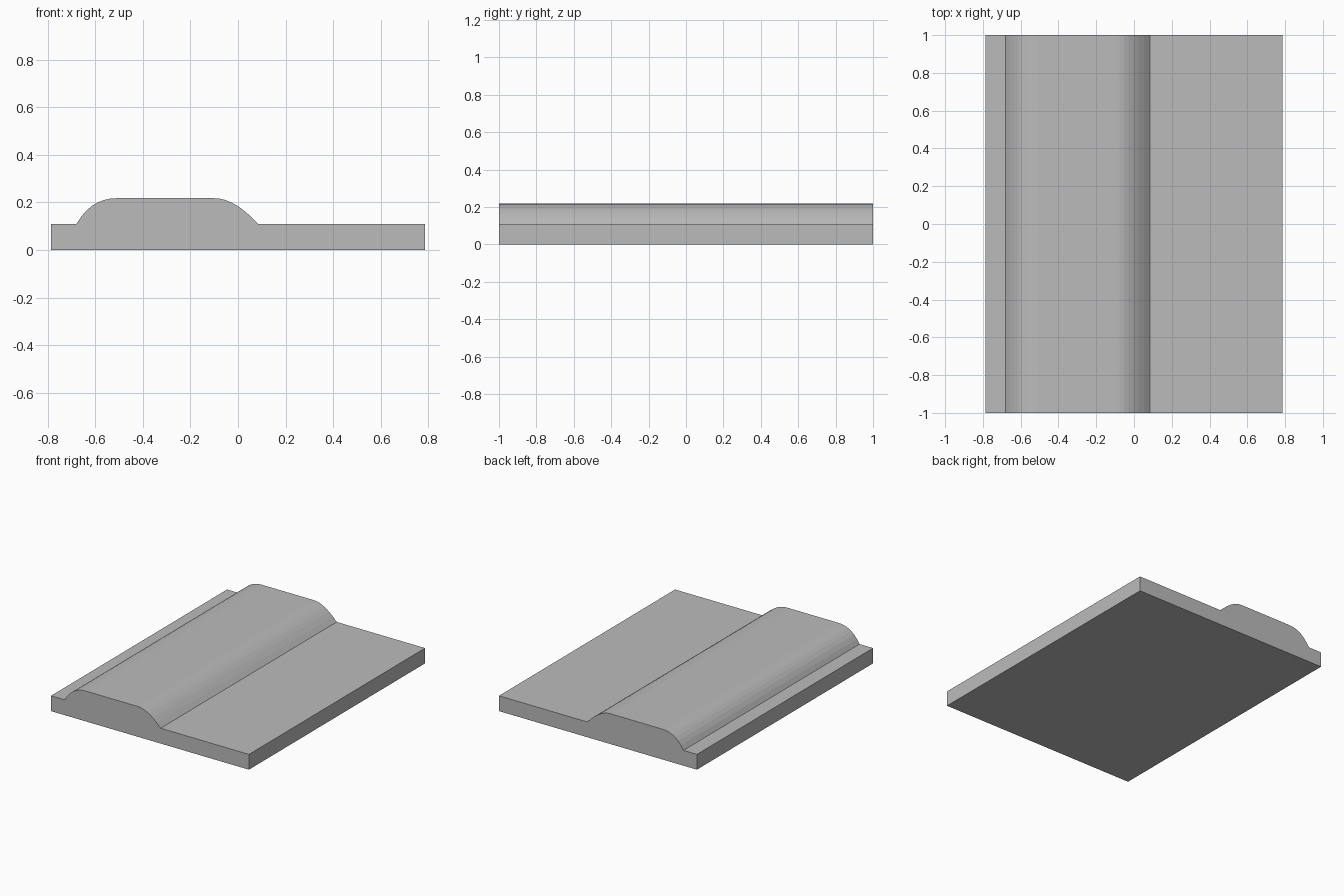
import bpy
import bmesh
from mathutils import Vector

cube = bpy.data.objects.get("Cube")
if cube:
    bpy.data.objects.remove(cube, do_unlink=True)

HALF_X, HALF_Y = 0.787, 1.0
BASE_Z, TOP_Z = 0.11, 0.218

grey = bpy.data.materials.new("plain_grey")
grey.use_nodes = True
colour = (0.5, 0.5, 0.5, 1)
grey.diffuse_color = colour
grey.node_tree.nodes["Principled BSDF"].inputs["Base Color"].default_value = colour


def shoulder(foot, bend, top, steps=7):
    """Rounded shoulder: a cubic curve from the foot of the slope to the flat top."""
    a, b, d = (Vector(p) for p in (foot, bend, top))
    c = b.lerp(d, 0.4)
    b = a.lerp(b, 0.75)
    curve = []
    for i in range(steps + 1):
        t = i / steps
        s = 1 - t
        curve.append(a * s**3 + b * 3 * s * s * t + c * 3 * s * t * t + d * t**3)
    return curve


# Cross-section: flat slab with a raised, rounded ridge
left = shoulder((-0.68, BASE_Z), (-0.617, TOP_Z), (-0.51, TOP_Z))
right = shoulder((0.085, BASE_Z), (-0.015, TOP_Z), (-0.10, TOP_Z))
profile = [(-HALF_X, 0), (-HALF_X, BASE_Z), *left, *reversed(right),
           (HALF_X, BASE_Z), (HALF_X, 0)]

# Extrude the section from front to back
bm = bmesh.new()
front = bm.faces.new([bm.verts.new((x, -HALF_Y, z)) for x, z in profile])
result = bmesh.ops.extrude_face_region(bm, geom=[front], use_keep_orig=True)
verts = [g for g in result["geom"] if isinstance(g, bmesh.types.BMVert)]
bmesh.ops.translate(bm, verts=verts, vec=(0, 2 * HALF_Y, 0))
bmesh.ops.recalc_face_normals(bm, faces=bm.faces)

mesh = bpy.data.meshes.new("ridged_slab")
bm.to_mesh(mesh)
bm.free()
mesh.materials.append(grey)
slab = bpy.data.objects.new("ridged_slab", mesh)
bpy.context.collection.objects.link(slab)
